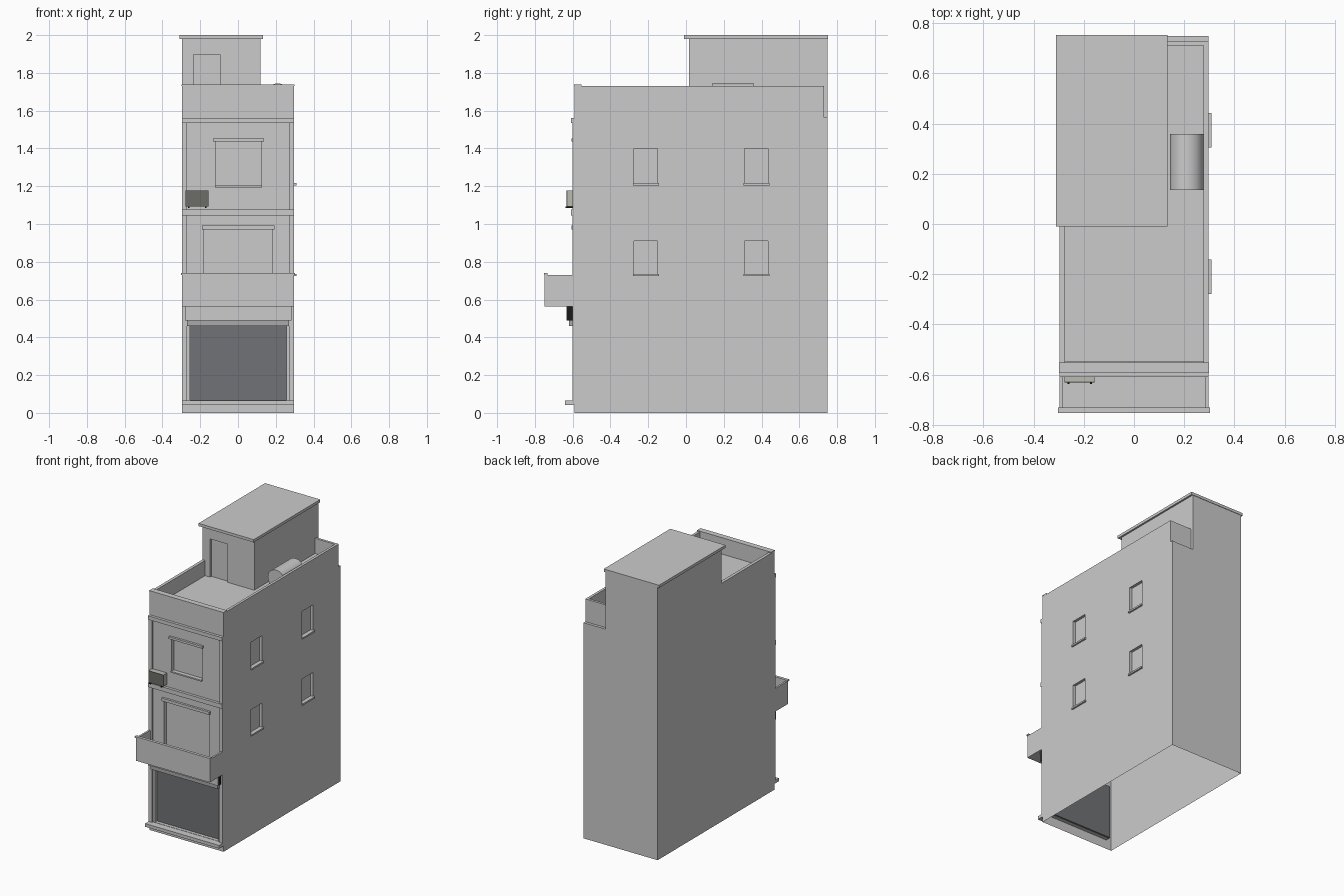
import bpy, bmesh, math
from mathutils import Matrix

if "Cube" in bpy.data.objects:
    bpy.data.objects.remove(bpy.data.objects["Cube"])


def material(name, rgb):
    m = bpy.data.materials.new(name)
    m.diffuse_color = (*rgb, 1)
    m.use_nodes = True
    m.node_tree.nodes["Principled BSDF"].inputs["Base Color"].default_value = m.diffuse_color
    return m


GLASS = material("dark_glass", (0.16, 0.17, 0.18))
BLACK = material("black", (0.01, 0.01, 0.01))
BEIGE = material("beige", (0.5, 0.49, 0.44))
GRILLE = material("grille_grey", (0.15, 0.15, 0.14))


def link(name, bm, mat=None):
    me = bpy.data.meshes.new(name)
    bm.to_mesh(me)
    bm.free()
    ob = bpy.data.objects.new(name, me)
    bpy.context.collection.objects.link(ob)
    if mat:
        me.materials.append(mat)
    return ob


def box(name, x, y, z, mat=None):
    """Box from (min, max) ranges on each axis."""
    bm = bmesh.new()
    bmesh.ops.create_cube(bm, size=1)
    for v in bm.verts:
        v.co = [r[0] if c < 0 else r[1] for c, r in zip(v.co, (x, y, z))]
    return link(name, bm, mat)


def carve(ob, cuts):
    """Cut box-shaped recesses and bake the result."""
    helpers = []
    for c in cuts:
        h = box("recess_cutter", *c)
        h.hide_render = True
        helpers.append(h)
        mod = ob.modifiers.new("recess", 'BOOLEAN')
        mod.operation = 'DIFFERENCE'
        mod.solver = 'EXACT'
        mod.object = h
    dg = bpy.context.evaluated_depsgraph_get()
    me = bpy.data.meshes.new_from_object(ob.evaluated_get(dg))
    ob.modifiers.clear()
    ob.data = me
    for h in helpers:
        bpy.data.objects.remove(h)


L, R = -0.297, 0.297      # side walls
F, B = -0.59, 0.75        # front and back walls
SIDE_Y = ((-0.275, -0.15), (0.31, 0.435))
SIDE_Z = ((0.73, 0.91), (1.21, 1.40))

# main body with recessed openings
body = box("building_body", (L, R), (F, B), (0, 1.565))
cuts = [((-0.255, 0.257), (-0.7, -0.56), (0.067, 0.46)),
        ((-0.18, 0.183), (-0.7, -0.565), (0.58, 0.972)),
        ((-0.12, 0.125), (-0.7, -0.565), (1.20, 1.438))]
cuts += [((0.277, 0.4), y, z) for y in SIDE_Y for z in SIDE_Z]
carve(body, cuts)

# the body is open underneath
bm = bmesh.new()
bm.from_mesh(body.data)
floor = [f for f in bm.faces if f.normal.z < -0.9 and f.calc_center_median().z < 0.001]
bmesh.ops.delete(bm, geom=floor, context='FACES')
bm.to_mesh(body.data)
bm.free()

# side window sills
for y in SIDE_Y:
    for z in SIDE_Z:
        box("side_window_sill", (0.28, 0.309), (y[0] - 0.005, y[1] + 0.008), (z[0] - 0.006, z[0] + 0.006))

# front pilasters, bands, lintels and sill
for x in ((L, -0.27), (0.27, R)):
    box("front_pilaster", x, (-0.60, F), (0.065, 1.54))
for z in ((1.045, 1.077), (1.535, 1.562)):
    box("floor_band", (L, R), (-0.61, F), z)
box("upper_window_lintel", (-0.133, 0.137), (-0.606, F), (1.437, 1.453))
box("upper_window_sill", (-0.122, 0.127), (-0.602, F), (1.194, 1.204))
box("balcony_door_lintel", (-0.19, 0.193), (-0.606, F), (0.971, 0.992))

# ground floor shop front
box("shop_glass", (-0.255, 0.257), (-0.566, -0.55), (0.067, 0.46), GLASS)
box("shop_step", (L, R), (-0.64, F), (0.042, 0.065))
box("shutter_housing", (-0.27, 0.27), (-0.62, F), (0.46, 0.49), material("mid_grey", (0.4, 0.4, 0.4)))
box("sign_box", (-0.28, 0.283), (-0.629, F), (0.49, 0.563), BLACK)
box("sign_panel", (-0.28, 0.283), (-0.632, -0.629), (0.49, 0.563))

# balcony
box("balcony_floor", (L, R), (-0.748, F), (0.563, 0.585))
box("balcony_front_wall", (L, R), (-0.748, -0.735), (0.585, 0.73))
for x in ((L, -0.284), (0.284, R)):
    box("balcony_side_wall", x, (-0.735, F), (0.585, 0.73))
box("balcony_rail_cap", (-0.302, 0.302), (-0.753, -0.732), (0.73, 0.74))

# air conditioner on the facade
box("air_conditioner", (-0.277, -0.157), (-0.628, F), (1.093, 1.177), BEIGE)
box("air_conditioner_grille", (-0.277, -0.157), (-0.632, -0.628), (1.093, 1.177), GRILLE)
for x in (-0.262, -0.172):
    box("air_conditioner_bracket", (x - 0.004, x + 0.004), (-0.638, F), (1.085, 1.093), BLACK)

# roof deck and parapet
box("roof_deck", (-0.276, 0.278), (-0.55, 0.715), (1.56, 1.62))
box("parapet_front", (L, R), (F, -0.555), (1.565, 1.73))
box("parapet_front_cap", (L - 0.001, R + 0.001), (-0.593, -0.552), (1.73, 1.738))
box("parapet_left", (L, -0.275), (-0.555, 0.015), (1.565, 1.73))
box("parapet_right", (0.278, R), (-0.555, 0.73), (1.565, 1.73))
box("parapet_back", (0.12, 0.278), (0.712, 0.73), (1.565, 1.73))

# stair house on the roof
house = box("stair_house", (L, 0.12), (0.015, B), (1.565, 1.985))
carve(house, [((-0.235, -0.095), (-0.1, 0.03), (1.62, 1.897))])
box("stair_house_roof", (-0.31, 0.133), (-0.01, 0.753), (1.98, 2.0))

# water tank lying on the deck
bm = bmesh.new()
bmesh.ops.create_cone(bm, cap_ends=True, segments=32, radius1=0.067, radius2=0.067, depth=0.223,
                      matrix=Matrix.Translation((0.21, 0.248, 1.677)) @ Matrix.Rotation(math.pi / 2, 4, 'X'))
tank = link("water_tank", bm)
bpy.context.view_layer.objects.active = tank
tank.select_set(True)
bpy.ops.object.shade_smooth_by_angle()
